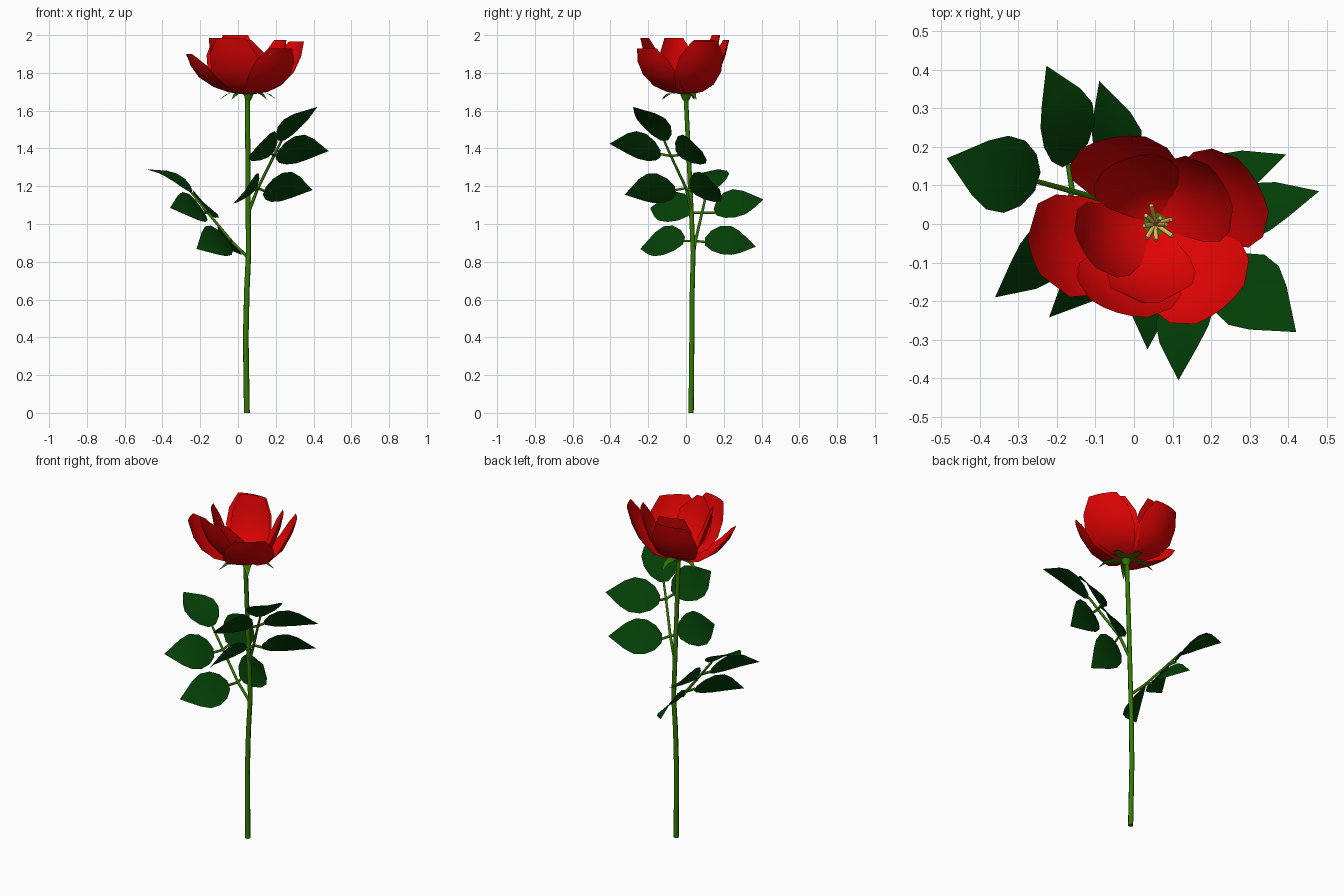
import bpy, bmesh, math, random
from mathutils import Vector as V

if "Cube" in bpy.data.objects:
    bpy.data.objects.remove(bpy.data.objects["Cube"])

random.seed(3)


def material(name, rgb):
    m = bpy.data.materials.new(name)
    m.diffuse_color = (*rgb, 1)
    m.use_nodes = True
    m.node_tree.nodes["Principled BSDF"].inputs["Base Color"].default_value = m.diffuse_color
    return m


RED = material("petal red", (0.75, 0.001, 0.001))
LEAF = material("leaf dark green", (0.001, 0.05, 0.002))
STEM = material("stem green", (0.035, 0.19, 0.001))
YELLOW = material("stamen yellow", (0.75, 0.5, 0.1))


def add_object(name, mesh, mat, smooth=True):
    ob = bpy.data.objects.new(name, mesh)
    bpy.context.collection.objects.link(ob)
    mesh.materials.clear()
    mesh.materials.append(mat)
    for p in mesh.polygons:
        p.use_smooth = smooth
    return ob


def sheet(name, rows, mat):
    """Surface through rows of points; coincident points are merged."""
    bm = bmesh.new()
    grid = [[bm.verts.new(p) for p in row] for row in rows]
    for a, b in zip(grid, grid[1:]):
        for i in range(len(a) - 1):
            bm.faces.new((a[i], a[i + 1], b[i + 1], b[i]))
    bmesh.ops.remove_doubles(bm, verts=bm.verts[:], dist=1e-4)
    me = bpy.data.meshes.new(name)
    bm.to_mesh(me)
    bm.free()
    return add_object(name, me, mat)


def tube(name, points, radius, mat, taper=1.0):
    cu = bpy.data.curves.new(name, "CURVE")
    cu.dimensions = "3D"
    cu.bevel_depth = radius
    cu.bevel_resolution = 1
    cu.use_fill_caps = True
    sp = cu.splines.new("POLY")
    sp.points.add(len(points) - 1)
    for i, p in enumerate(points):
        sp.points[i].co = (*p, 1)
        sp.points[i].radius = 1 + (taper - 1) * i / (len(points) - 1)
    tmp = bpy.data.objects.new(name + "_path", cu)
    bpy.context.collection.objects.link(tmp)
    bpy.context.view_layer.update()
    me = bpy.data.meshes.new_from_object(
        tmp.evaluated_get(bpy.context.evaluated_depsgraph_get()))
    bpy.data.objects.remove(tmp)
    return add_object(name, me, mat)


def directions(degrees):
    a = math.radians(degrees)
    return V((math.cos(a), math.sin(a), 0)), V((-math.sin(a), math.cos(a), 0))


# main stem
tube("stem", [(0.047, 0.027, 0), (0.041, 0.031, 0.4), (0.047, 0.033, 0.65),
              (0.056, 0.038, 0.85), (0.053, 0.022, 1.2), (0.05, -0.002, 1.7)],
     0.0155, STEM, 0.85)

# petals: cupped sheets around the flower axis, some turned off their own axis
CENTER = V((0.055, 0, 1.685))
# fraction of reach, of height, of half width
PROFILE = [(0.02, 0, 0.12), (0.28, 0.055, 0.5), (0.54, 0.19, 0.82),
           (0.78, 0.43, 1.0), (0.92, 0.72, 0.92), (1.0, 1.0, 0.5)]


def petal(name, az, turn, reach, top, half, bend, tip=0.5):
    out = directions(az)[0]
    face, side = directions(az + turn)
    rows = []
    for r, h, w in PROFILE:
        w = tip if h == 1 else w
        row = []
        for k in range(-2, 3):
            phi = k / 2 * half * w / bend
            row.append(CENTER + out * reach * r - face * bend * (1 - math.cos(phi))
                       + side * bend * math.sin(phi) + V((0, 0, (top - CENTER.z) * h)))
        rows.append(row)
    sheet(name, rows, RED)


for i, (az, turn, reach, top, half, tip) in enumerate([
        (116, -16, 0.25, 1.975, 0.145, 0.6), (22, 8, 0.285, 1.965, 0.15, 0.55),
        (-51, 0, 0.28, 1.93, 0.15, 0.55), (-113, 6, 0.25, 1.985, 0.145, 0.55),
        (195, 4, 0.33, 1.9, 0.145, 0.35)]):
    petal(f"outer_petal_{i+1}", az, turn, reach, top, half, 0.27, tip)
for i, (az, turn, reach, top, half, tip) in enumerate([
        (113, -5, 0.185, 2.0, 0.12, 0.6), (30, 0, 0.205, 1.975, 0.13, 0.5),
        (200, 10, 0.2, 1.985, 0.115, 0.5), (-93, 5, 0.205, 1.975, 0.12, 0.2)]):
    petal(f"inner_petal_{i+1}", az, turn, reach, top, half, 0.22, tip)

# stamens
for i in range(9):
    d = directions(i * 137)[0]
    r = random.uniform(0.02, 0.055)
    h = random.uniform(0.05, 0.1)
    tube(f"stamen_{i+1}", [CENTER, CENTER + d * r * 0.5 + V((0, 0, h * 0.7)),
                           CENTER + d * r + V((0, 0, h))], 0.006, YELLOW)

# hip under the flower and drooping sepals
tube("flower_hip", [CENTER + V((-0.003, 0, -0.03)), CENTER + V((0, 0, -0.012)),
                    CENTER + V((0, 0, 0.008))], 0.017, STEM, 1.9)
for i in range(5):
    out, side = directions(i * 72 + 20)
    sheet(f"sepal_{i+1}", [[CENTER + out * r + side * w * s + V((0, 0, z)) for s in (-1, 0, 1)]
                           for r, z, w in [(0.01, 0, 0.018), (0.06, 0.008, 0.026),
                                           (0.115, 0.004, 0.015), (0.16, -0.027, 0)]], STEM)


# leaflets: pointed sheets, gently folded along the midrib and arched
def leaflet(name, base, tip, facing, half=0.1):
    base, tip = V(base), V(tip)
    d = tip - base
    n = (facing - d * (facing.dot(d) / d.length_squared)).normalized()
    side = n.cross(d).normalized()
    rows = []
    for t, w in [(0, 0.25), (0.12, 0.7), (0.3, 0.98), (0.5, 1.0), (0.68, 0.74), (1, 0)]:
        mid = base + d * t + n * 0.025 * math.sin(math.pi * t)
        rows.append([mid - side * half * w * s + n * 0.008 * w * abs(s) for s in (1, 0, -1)])
    sheet(name, rows, LEAF)


def compound_leaf(name, rachis, facing, terminal_tip, pairs):
    """Rachis points: stem, lower joint, upper joint, terminal leaflet base."""
    tube(name + "_rachis", rachis, 0.009, STEM, 0.7)
    leaflet(name + "_terminal", rachis[-1], terminal_tip, facing)
    for k, (joint, base, tip) in enumerate(pairs):
        tube(f"{name}_stalk_{k+1}", [rachis[joint], base], 0.007, STEM)
        leaflet(f"{name}_leaflet_{k+1}", base, tip, facing)


compound_leaf("right_leaf",
              [(0.055, 0.028, 1.06), (0.105, 0.0, 1.19), (0.19, -0.08, 1.36), (0.23, -0.115, 1.44)],
              V((-0.62, 0.52, 0.6)), (0.42, -0.28, 1.62),
              [(1, (0.14, 0.03, 1.175), (0.395, 0.18, 1.18)),
               (1, (0.09, -0.055, 1.18), (0.035, -0.325, 1.155)),
               (2, (0.205, -0.04, 1.365), (0.48, 0.085, 1.386)),
               (2, (0.18, -0.135, 1.37), (0.115, -0.405, 1.425))])
compound_leaf("left_leaf",
              [(0.055, 0.036, 0.82), (-0.035, 0.05, 0.91), (-0.16, 0.085, 1.06), (-0.25, 0.11, 1.17)],
              V((0.74, -0.28, 0.61)), (-0.485, 0.17, 1.29),
              [(1, (-0.05, 0.1, 0.905), (-0.09, 0.37, 0.88)),
               (1, (-0.055, -0.01, 0.91), (-0.22, -0.242, 0.868)),
               (2, (-0.17, 0.155, 1.06), (-0.227, 0.41, 1.13)),
               (2, (-0.18, 0.025, 1.06), (-0.36, -0.19, 1.085))])
